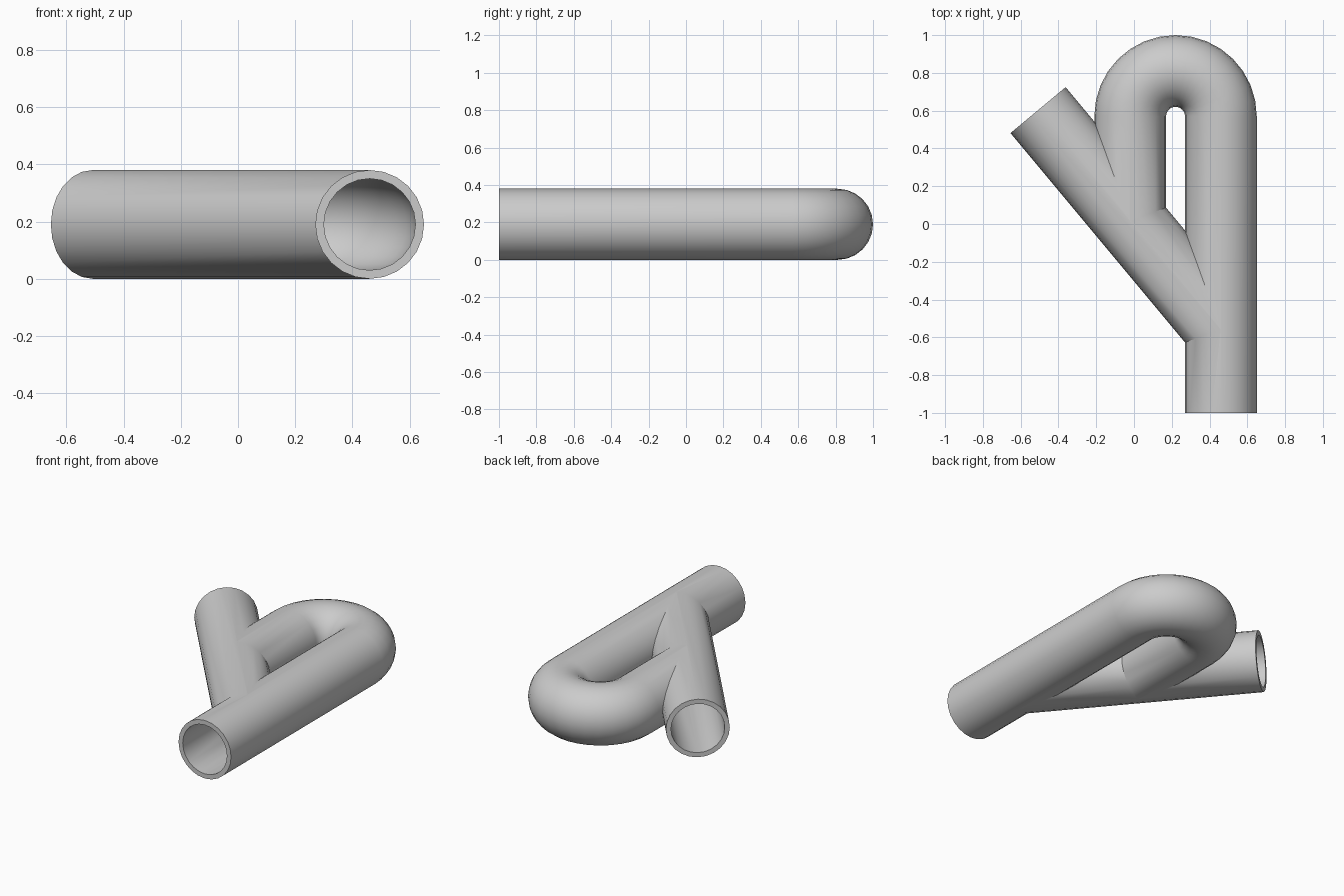
import bpy, bmesh, math
from mathutils import Vector

cube = bpy.data.objects.get("Cube")
if cube:
    bpy.data.objects.remove(cube, do_unlink=True)

R_OUT, R_IN, SIDES = 0.19, 0.16, 24
BEND_X, BEND_Y, BEND_R = 0.22, 0.57, 0.24
AXIS = Vector((0.64, -0.768, 0))
BRANCH = Vector((-0.508, 0.603, 0))

grey = bpy.data.materials.new("pipe_grey")
grey.use_nodes = True
grey.diffuse_color = (0.6, 0.6, 0.6, 1)
grey.node_tree.nodes["Principled BSDF"].inputs["Base Color"].default_value = (0.6, 0.6, 0.6, 1)


def sweep(name, path, radius):
    """Capped round tube along a flat path."""
    bm = bmesh.new()
    rings = []
    for i, p in enumerate(path):
        d = (path[min(i + 1, len(path) - 1)] - path[max(i - 1, 0)]).normalized()
        side = Vector((-d.y, d.x, 0))
        rings.append([])
        for k in range(SIDES):
            a = math.tau * k / SIDES
            off = side * math.cos(a) + Vector((0, 0, math.sin(a)))
            rings[-1].append(bm.verts.new(p + off * radius + Vector((0, 0, R_OUT))))
    for a, b in zip(rings, rings[1:]):
        for k in range(SIDES):
            n = (k + 1) % SIDES
            bm.faces.new((a[k], a[n], b[n], b[k]))
    bm.faces.new(rings[0])
    bm.faces.new(rings[-1])
    bmesh.ops.recalc_face_normals(bm, faces=bm.faces)
    mesh = bpy.data.meshes.new(name)
    bm.to_mesh(mesh)
    bm.free()
    mesh.materials.append(grey)
    ob = bpy.data.objects.new(name, mesh)
    bpy.context.collection.objects.link(ob)
    return ob


def combine(target, other, operation):
    """Boolean baked into the target; the helper is removed."""
    mod = target.modifiers.new("combine", "BOOLEAN")
    mod.operation, mod.solver, mod.object = operation, "EXACT", other
    graph = bpy.context.evaluated_depsgraph_get()
    mesh = bpy.data.meshes.new_from_object(target.evaluated_get(graph))
    target.modifiers.clear()
    target.data = mesh
    bpy.data.objects.remove(other, do_unlink=True)


def network(name, radius, extra):
    """Straight run with return bend, joined to the slanted branch."""
    x = BEND_X + BEND_R
    path = [Vector((x, -1 - extra, 0))]
    for i in range(17):
        a = math.pi * i / 16
        path.append(Vector((BEND_X + BEND_R * math.cos(a), BEND_Y + BEND_R * math.sin(a), 0)))
    path.append(Vector((BEND_X - BEND_R, 0.018, 0)))
    loop = sweep(name, path, radius)
    branch = sweep(name + "_branch", [BRANCH - AXIS * extra, BRANCH + AXIS * 1.512], radius)
    combine(loop, branch, "UNION")
    return loop


# Pipe shell with a hollow bore open at both ends
pipe = network("looped_pipe", R_OUT, 0)
bore = network("bore", R_IN, 0.1)
combine(pipe, bore, "DIFFERENCE")

bpy.ops.object.select_all(action="DESELECT")
pipe.select_set(True)
bpy.context.view_layer.objects.active = pipe
bpy.ops.object.shade_smooth_by_angle(angle=math.radians(30))
